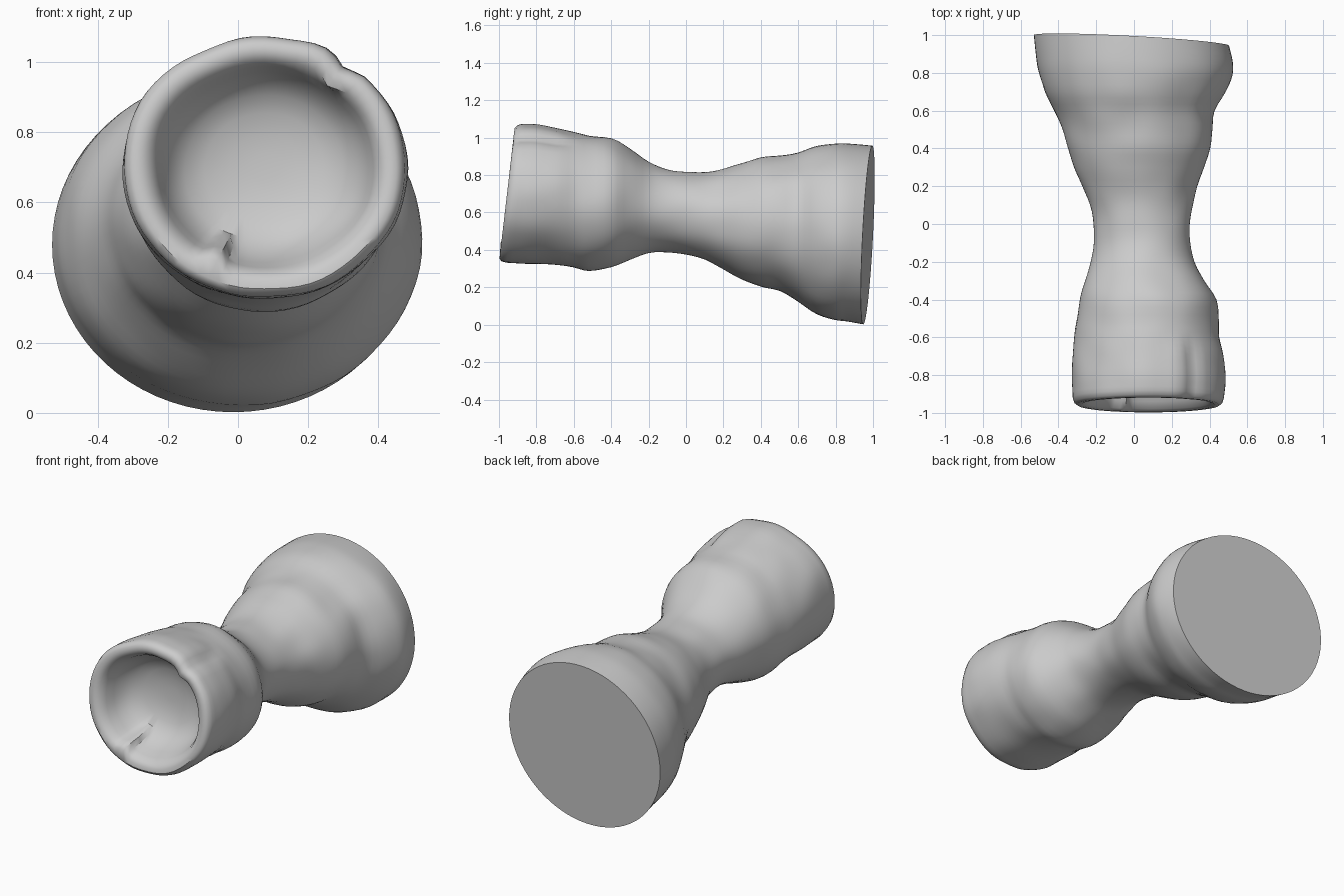
import bpy, bmesh, math
from mathutils import Vector, noise

if "Cube" in bpy.data.objects:
    bpy.data.objects.remove(bpy.data.objects["Cube"])

SEG = 72
# Body sections along y: y, left, right, bottom, top
SECTIONS = [
    (-0.92, -0.328, 0.480, 0.328, 1.070), (-0.82, -0.330, 0.485, 0.325, 1.068),
    (-0.70, -0.325, 0.475, 0.322, 1.048), (-0.60, -0.315, 0.452, 0.305, 1.028),
    (-0.52, -0.307, 0.450, 0.290, 1.012), (-0.40, -0.285, 0.435, 0.310, 1.000),
    (-0.30, -0.255, 0.375, 0.350, 0.940), (-0.20, -0.230, 0.320, 0.383, 0.870),
    (-0.10, -0.212, 0.297, 0.388, 0.828), (0.00, -0.215, 0.295, 0.375, 0.815),
    (0.10, -0.235, 0.310, 0.345, 0.815), (0.20, -0.275, 0.335, 0.295, 0.832),
    (0.30, -0.315, 0.370, 0.240, 0.865), (0.40, -0.350, 0.403, 0.205, 0.895),
    (0.50, -0.375, 0.415, 0.180, 0.905), (0.60, -0.420, 0.428, 0.120, 0.922),
    (0.70, -0.473, 0.485, 0.052, 0.955), (0.80, -0.507, 0.522, 0.025, 0.970),
    (0.88, -0.520, 0.522, 0.018, 0.967), (0.972, -0.530, 0.503, 0.002, 0.957),
]
# Hollow front end: scale of the first section, y
CUP = [(0.10, -0.725), (0.25, -0.73), (0.42, -0.745), (0.56, -0.77), (0.66, -0.81),
       (0.73, -0.86), (0.77, -0.91), (0.82, -0.945), (0.88, -0.957), (0.94, -0.957),
       (0.98, -0.945)]


def spline(rows, steps):
    """Catmull-Rom through the section rows."""
    out = []
    for i in range(len(rows) - 1):
        p = [rows[max(0, min(len(rows) - 1, i + k))] for k in (-1, 0, 1, 2)]
        for s in range(steps):
            t = s / steps
            out.append([0.5 * (2 * b + (c - a) * t + (2 * a - 5 * b + 4 * c - d) * t * t
                               + (3 * b - a - 3 * c + d) * t ** 3) for a, b, c, d in zip(*p)])
    return out + [list(rows[-1])]


def bump(v, centre, width):
    return math.exp(-((v - centre) / width) ** 2)


def ring(bm, y, l, r, b, t, scale=1.0):
    cx, cz = (l + r) / 2, (b + t) / 2
    verts = []
    for i in range(SEG):
        a = 2 * math.pi * i / SEG
        u, v = math.cos(a), math.sin(a)
        k = scale
        # groove on the upper right of the front end, with a raised lip beside it
        if scale > 0.8:
            along = max(0, min(1, (-0.58 - y) / 0.12))
            k -= 0.05 * along * bump(a, math.radians(54), 0.09)
            k += 0.02 * along * bump(a, math.radians(68), 0.14)
        # fold on the lower left of the inner lip
        if 0.6 < scale < 0.9:
            k -= 0.10 * bump(a, math.radians(243), 0.09)
        # tilt of the two ends
        front = max(0, min(1, (-0.6 - y) / 0.35))
        back = max(0, min(1, (y - 0.7) / 0.272))
        yy = y + front * 0.043 * v * scale + back * (0.024 * v - 0.028 * u)
        p = Vector((cx + k * u * (r - l) / 2, yy, cz + k * v * (t - b) / 2))
        # hand-worked surface
        n = noise.noise(p * 6) * 0.008 * (1 - back)
        p += Vector((u, 0, v)) * n
        verts.append(bm.verts.new(p))
    return verts


bm = bmesh.new()
first = SECTIONS[0][1:]
rings = [ring(bm, y, *first, scale=s) for s, y in CUP]
rings += [ring(bm, *row) for row in spline(SECTIONS, 3)]
for p, q in zip(rings, rings[1:]):
    for i in range(SEG):
        j = (i + 1) % SEG
        bm.faces.new((p[i], p[j], q[j], q[i]))
bm.faces.new(rings[0])
bm.faces.new(rings[-1])
bmesh.ops.recalc_face_normals(bm, faces=bm.faces)

mesh = bpy.data.meshes.new("waisted_stand")
bm.to_mesh(mesh)
bm.free()
obj = bpy.data.objects.new("waisted_stand", mesh)
bpy.context.collection.objects.link(obj)
bpy.context.view_layer.objects.active = obj
obj.select_set(True)
bpy.ops.object.shade_smooth_by_angle(angle=math.radians(40))
